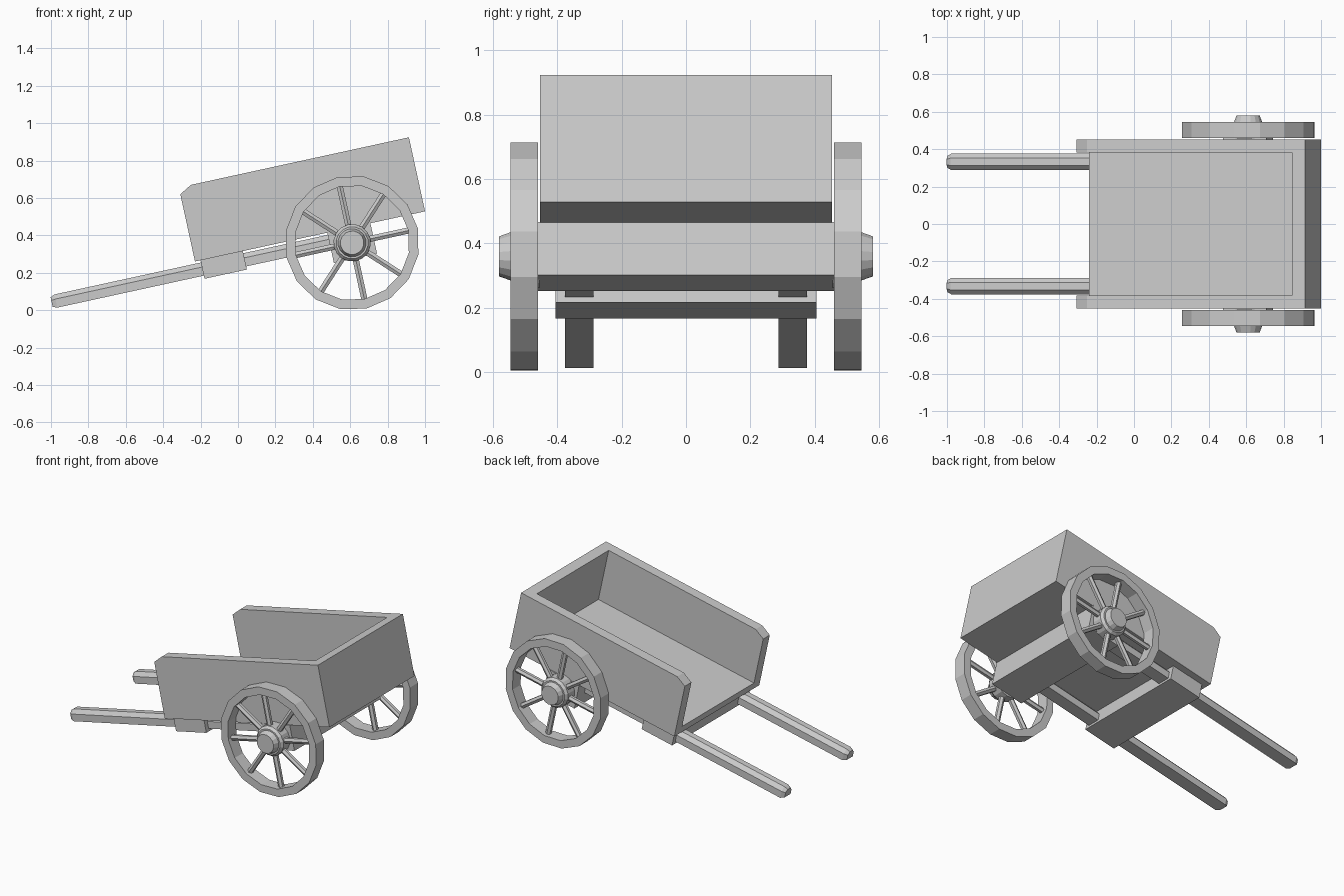
import bpy, bmesh
from math import radians, cos, sin, pi
from mathutils import Matrix, Vector

if "Cube" in bpy.data.objects:
    bpy.data.objects.remove(bpy.data.objects["Cube"])

TILT = radians(12.3)
# cart frame: x along the bed, z away from the bed, origin at the open lower edge
CART = Matrix.Translation((-0.23, 0, 0.26)) @ Matrix.Rotation(-TILT, 4, 'Y')
HUB = Vector((0.61, 0, 0.36))


def finish(name, bm, matrix=None, mirror=False):
    if matrix:
        bm.transform(matrix)
    bmesh.ops.recalc_face_normals(bm, faces=bm.faces)
    me = bpy.data.meshes.new(name)
    bm.to_mesh(me)
    bm.free()
    ob = bpy.data.objects.new(name, me)
    bpy.context.collection.objects.link(ob)
    if mirror:
        m = ob.modifiers.new("mirror", 'MIRROR')
        m.use_axis = (False, True, False)
        m.use_mirror_merge = False
    return ob


def loft(bm, rings, cap=True, closed=False):
    """Bridge rings of points with quads."""
    vr = [[bm.verts.new(p) for p in r] for r in rings]
    n = len(vr[0])
    pairs = list(zip(vr, vr[1:])) + ([(vr[-1], vr[0])] if closed else [])
    for a, b in pairs:
        for i in range(n):
            j = (i + 1) % n
            bm.faces.new((a[i], a[j], b[j], b[i]))
    if cap and not closed:
        bm.faces.new(vr[0])
        bm.faces.new(vr[-1])


def plate(name, outline, y0, y1, mirror=False):
    """Side outline in the cart frame, extruded across y."""
    bm = bmesh.new()
    loft(bm, [[(s, y, t) for s, t in outline] for y in (y0, y1)])
    return finish(name, bm, CART, mirror)


def rect(s0, s1, t0, t1):
    return [(s0, t0), (s1, t0), (s1, t1), (s0, t1)]


def lathe(name, profile, segs, closed=False):
    """Profile of (radius, y) turned about the wheel axis."""
    bm = bmesh.new()
    rings = [[HUB + Vector((r * cos(TILT + 2 * pi * i / segs), y,
                            r * sin(TILT + 2 * pi * i / segs)))
              for i in range(segs)] for r, y in profile]
    loft(bm, rings, closed=closed)
    return finish(name, bm, mirror=True)


# cart box: side boards with clipped corner, end board, floor
L, H, W, T = 1.259, 0.405, 0.453, 0.07
plate("side_board", [(0, 0), (L, 0), (L, H), (0.066, H), (0, 0.368)], W - T, W, True)
plate("end_board", rect(L - T, L, 0, H), -W + T, W - T)
plate("floor", rect(0, L - T, 0, 0.045), -W + T, W - T)

# axle block and cross board below the floor
plate("axle_block", rect(0.724, 0.96, -0.166, 0.002), -0.459, 0.459)
plate("cross_board", rect(0.03, 0.262, -0.101, 0), -0.405, 0.405)

# shafts: flat bottom, chamfered top, tapered tip
section = [(-0.044, -0.084), (0.044, -0.084), (0.044, -0.037),
           (0.02, -0.012), (-0.02, -0.012), (-0.044, -0.037)]
bm = bmesh.new()
loft(bm, [[(s, 0.332 + y * k, -0.05 + (t + 0.05) * k) for y, t in section]
          for s, k in ((-0.795, 0.72), (-0.772, 1), (0.74, 1))])
finish("shaft", bm, CART, True)

# wheels: rim, hub, spokes
lathe("wheel_rim", [(0.36, 0.459), (0.36, 0.545), (0.308, 0.545), (0.308, 0.459)], 16, True)
lathe("wheel_hub", [(0.1, 0.455), (0.1, 0.528), (0.086, 0.545), (0.076, 0.545), (0.063, 0.581)], 16)
bm = bmesh.new()
for k in range(8):
    turn = (Matrix.Translation(HUB + Vector((0, 0.502, 0)))
            @ Matrix.Rotation(-TILT - k * pi / 4, 4, 'Y'))
    loft(bm, [[turn @ Vector((d, 0.019 * cos(i * pi / 3), 0.019 * sin(i * pi / 3)))
               for i in range(6)] for d in (0.08, 0.315)])
finish("wheel_spokes", bm, mirror=True)
